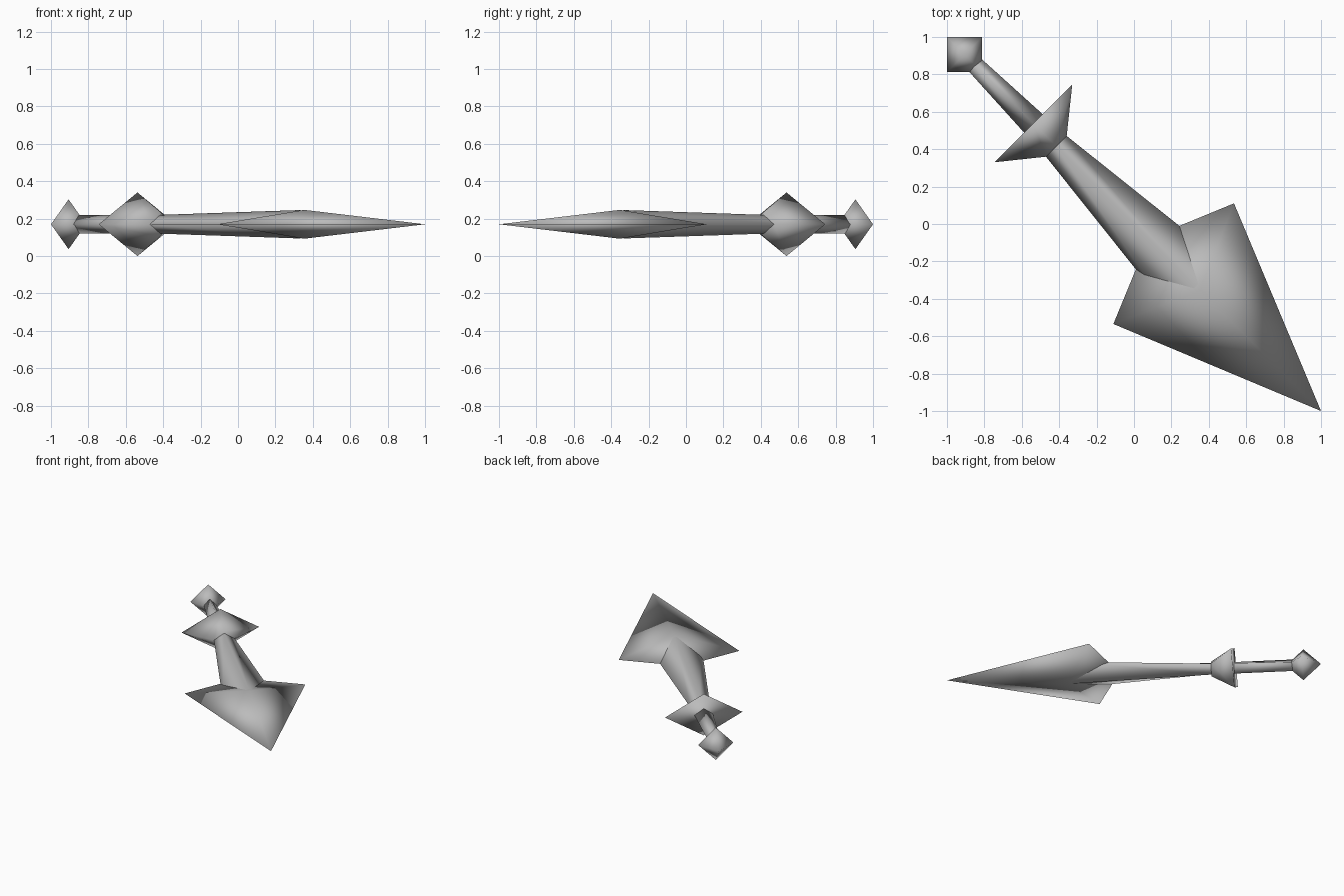
import bpy, bmesh, math

cube = bpy.data.objects.get("Cube")
if cube:
    bpy.data.objects.remove(cube, do_unlink=True)

CENTRE_Z = 0.17

steel = bpy.data.materials.new("plain_grey")
steel.use_nodes = True
grey = (0.5, 0.5, 0.5, 1)
steel.diffuse_color = grey
steel.node_tree.nodes["Principled BSDF"].inputs["Base Color"].default_value = grey


def diamond_loft(name, rings, back_apex=None, front_apex=None, cap=True):
    """Loft diamond sections (side_x, half_width, ridge_x, half_height) along x."""
    bm = bmesh.new()
    loops = []
    for sx, wid, rx, hgt in rings:
        pts = [(sx, wid, 0), (rx, 0, hgt), (sx, -wid, 0), (rx, 0, -hgt)]
        loops.append([bm.verts.new(p) for p in pts])
    for a, b in zip(loops, loops[1:]):
        for i in range(4):
            j = (i + 1) % 4
            bm.faces.new((a[i], a[j], b[j], b[i]))
    # close each end with a point or a flat cap
    for loop, apex in ((loops[0], back_apex), (loops[-1], front_apex)):
        if apex is not None:
            tip = bm.verts.new((apex, 0, 0))
            for i in range(4):
                bm.faces.new((loop[i], loop[(i + 1) % 4], tip))
        elif cap:
            bm.faces.new(loop)
    bmesh.ops.recalc_face_normals(bm, faces=bm.faces)
    for f in bm.faces:
        f.smooth = True
    mesh = bpy.data.meshes.new(name)
    bm.to_mesh(mesh)
    bm.free()
    mesh.materials.append(steel)
    obj = bpy.data.objects.new(name, mesh)
    obj.location.z = CENTRE_Z
    obj.rotation_euler.z = -math.pi / 4  # the dagger lies on the diagonal
    bpy.context.collection.objects.link(obj)
    return obj


# eight-sided pommel
diamond_loft("pommel", [(-1.281, 0.133, -1.281, 0.133)], -1.414, -1.148)

# grip, widening towards the guard
diamond_loft("grip", [(-1.25, 0.045, -1.25, 0.05), (-0.74, 0.071, -0.74, 0.05)])

# guard, flat behind and tapering forward
diamond_loft("guard", [(-0.76, 0.293, -0.76, 0.17), (-0.587, 0.078, -0.587, 0.066)])

# blade neck, sinking into the head
diamond_loft("blade_neck", [(-0.6, 0.077, -0.6, 0.05), (0.47, 0.197, 0.47, 0.076)],
             cap=False)

# broad pointed blade head
diamond_loft("blade_head", [(0.30, 0.456, 0.50, 0.077)], 0.11, 1.414)
